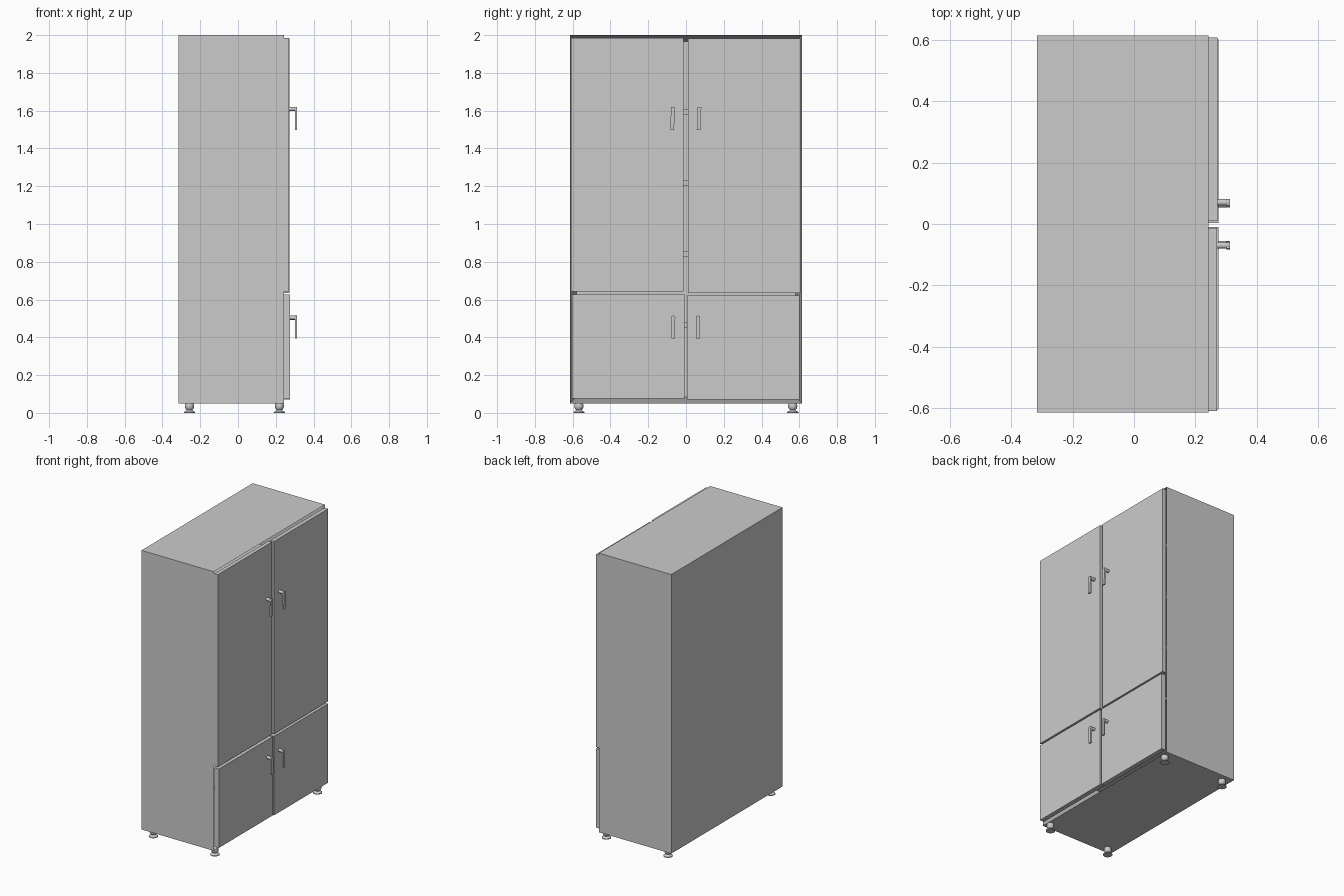
import bpy, bmesh
from math import pi, sin, cos, radians
from mathutils import Matrix, Vector

if "Cube" in bpy.data.objects:
    bpy.data.objects.remove(bpy.data.objects["Cube"])


def finish(name, bm, smooth=False):
    bmesh.ops.recalc_face_normals(bm, faces=bm.faces)
    me = bpy.data.meshes.new(name)
    bm.to_mesh(me)
    bm.free()
    ob = bpy.data.objects.new(name, me)
    bpy.context.collection.objects.link(ob)
    if smooth:
        bpy.context.view_layer.objects.active = ob
        ob.select_set(True)
        bpy.ops.object.shade_smooth_by_angle(angle=radians(35))
        ob.select_set(False)
    return ob


def add_box(bm, x0, x1, y0, y1, z0, z1):
    size = Matrix.Diagonal((x1 - x0, y1 - y0, z1 - z0, 1))
    centre = Vector(((x0 + x1) / 2, (y0 + y1) / 2, (z0 + z1) / 2))
    return bmesh.ops.create_cube(bm, size=1, matrix=Matrix.Translation(centre) @ size)["verts"]


def box(name, *b):
    bm = bmesh.new()
    add_box(bm, *b)
    return finish(name, bm)


X0, X1, Y, Z0, Z1, T = -0.316, 0.243, 0.614, 0.05, 2.0, 0.033

# Carcass: closed box with the inside pushed in from the open front
bm = bmesh.new()
add_box(bm, X0, X1, -Y, Y, Z0, Z1)
front = max(bm.faces, key=lambda f: f.calc_center_median().x)
bmesh.ops.inset_region(bm, faces=[front], thickness=T, use_even_offset=True)
bmesh.ops.translate(bm, verts=front.verts[:], vec=(X0 + 0.02 - X1, 0, 0))
finish("cabinet_carcass", bm)

# Evenly spaced shelves
for i in range(1, 5):
    z = 0.095 + i * 0.375 - 0.004
    box(f"shelf_{i}", X0 + 0.02, X1 - 0.005, -Y + T, Y - T, z - 0.015, z + 0.015)

# Doors: name, y range, z range, front x
doors = [
    ("upper_left_door", -0.610, -0.013, 0.642, 1.985, 0.271),
    ("upper_right_door", 0.010, 0.607, 0.636, 1.981, 0.272),
    ("lower_left_door", -0.604, -0.009, 0.075, 0.626, 0.275),
    ("lower_right_door", 0.004, 0.601, 0.070, 0.622, 0.275),
]
for name, y0, y1, z0, z1, xf in doors:
    box(name, X1, xf, y0, y1, z0, z1)


# Lever handle: round post out of the door, flat grip hanging down
def handle(name, y, z, tilt):
    bm = bmesh.new()
    post = Matrix.Translation((0.29, 0, -0.011)) @ Matrix.Rotation(pi / 2, 4, 'Y')
    bmesh.ops.create_cone(bm, cap_ends=True, segments=24, radius1=0.011,
                          radius2=0.011, depth=0.044, matrix=post)
    add_box(bm, 0.302, 0.313, -0.01, 0.01, -0.122, -0.002)
    bm.transform(Matrix.Translation((0, y, z)) @ Matrix.Rotation(radians(tilt), 4, 'X'))
    finish(name, bm, smooth=True)


handle("upper_left_handle", -0.069, 1.62, -2)
handle("upper_right_handle", 0.071, 1.62, -2)
handle("lower_left_handle", -0.067, 0.515, 0)
handle("lower_right_handle", 0.064, 0.515, 0)

# Turned feet: flared base, narrow neck, rounded knob
profile = [(0, 0), (0.030, 0), (0.029, 0.005), (0.019, 0.010), (0.014, 0.015),
           (0.020, 0.021), (0.024, 0.030), (0.024, 0.040), (0.021, 0.052), (0, 0.052)]


def foot(name, x, y, n=24):
    bm = bmesh.new()
    verts = [bm.verts.new((r, 0, z)) for r, z in profile]
    edges = [bm.edges.new(p) for p in zip(verts, verts[1:])]
    bmesh.ops.spin(bm, geom=verts + edges, cent=(0, 0, 0), axis=(0, 0, 1),
                   angle=2 * pi, steps=n, use_merge=True)
    bmesh.ops.remove_doubles(bm, verts=bm.verts, dist=1e-5)
    bm.transform(Matrix.Translation((x, y, 0)))
    finish(name, bm, smooth=True)


for side, y in (("left", -0.567), ("right", 0.565)):
    for end, x in (("back", -0.257), ("front", 0.219)):
        foot(f"{end}_{side}_foot", x, y)
